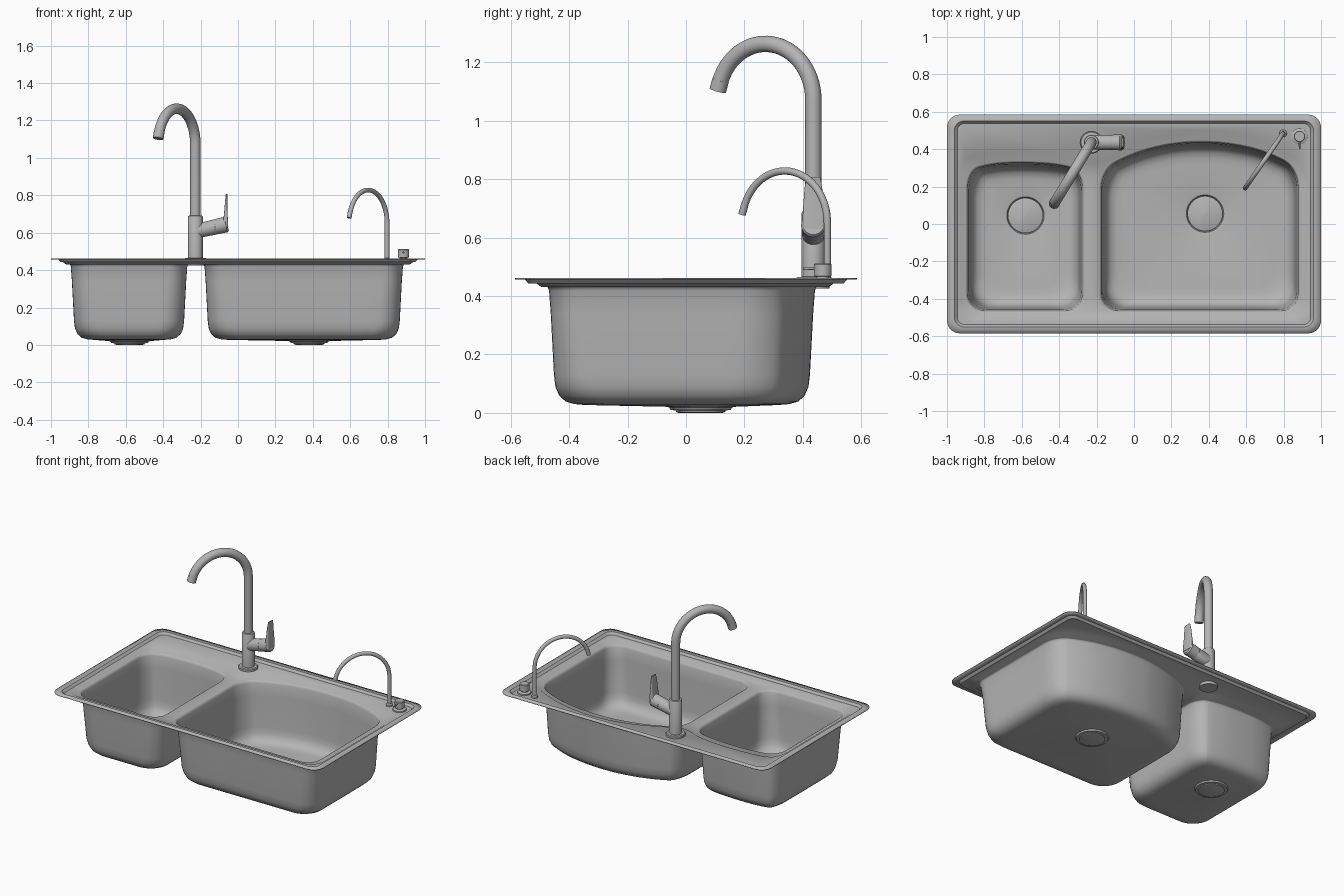
import bpy, bmesh
from math import sin, cos, pi, radians
from mathutils import Vector

if "Cube" in bpy.data.objects:
    bpy.data.objects.remove(bpy.data.objects["Cube"])

steel = bpy.data.materials.new("dark_steel")
steel.diffuse_color = (.46, .46, .46, 1)
steel.use_nodes = True
steel.node_tree.nodes["Principled BSDF"].inputs["Base Color"].default_value = steel.diffuse_color


def inset(pts, d):
    # mitred inward offset of a counter-clockwise outline
    out = []
    for i, p in enumerate(pts):
        p = Vector(p)
        u = (p - Vector(pts[i - 1])).normalized()
        v = (Vector(pts[(i + 1) % len(pts)]) - p).normalized()
        n = Vector((-u.y, u.x)) + Vector((-v.y, v.x))
        out.append(p + n * (2 * d / n.length_squared))
    return out


def rounded(pts, r, n=8, m=1):
    # round each corner with a short bezier, split straight edges into m pieces
    corners = []
    pts = [Vector(p) for p in pts]
    for i, p in enumerate(pts):
        a, b = pts[i - 1] - p, pts[(i + 1) % len(pts)] - p
        p0 = p + a.normalized() * min(r, a.length * .48)
        p3 = p + b.normalized() * min(r, b.length * .48)
        p1, p2 = p0.lerp(p, .55), p3.lerp(p, .55)
        corners.append([(1-t)**3 * p0 + 3*(1-t)**2*t * p1 + 3*(1-t)*t*t * p2 + t**3 * p3
                        for t in (k / n for k in range(n + 1))])
    out = []
    for i, c in enumerate(corners):
        nxt = corners[(i + 1) % len(corners)][0]
        out += c + [c[-1].lerp(nxt, k / m) for k in range(1, m)]
    return out


def rect(x, y):
    return [(-x, -y), (x, -y), (x, y), (-x, y)]


def ring(bm, pts, z):
    return [bm.verts.new((p[0], p[1], z)) for p in pts]


def bridge(bm, a, b):
    n = len(a)
    for i in range(n):
        j = (i + 1) % n
        bm.faces.new((a[i], a[j], b[j], b[i]))


def fill(bm, *loops):
    edges = []
    for l in loops:
        for i in range(len(l)):
            e = bm.edges.get((l[i - 1], l[i])) or bm.edges.new((l[i - 1], l[i]))
            edges.append(e)
    bmesh.ops.triangle_fill(bm, edges=edges, use_beauty=True, normal=(0, 0, 1))


def finish(bm, name, angle=35):
    me = bpy.data.meshes.new(name)
    bm.to_mesh(me)
    bm.free()
    me.materials.append(steel)
    ob = bpy.data.objects.new(name, me)
    bpy.context.collection.objects.link(ob)
    bpy.ops.object.select_all(action='DESELECT')
    ob.select_set(True)
    bpy.context.view_layer.objects.active = ob
    bpy.ops.object.shade_smooth_by_angle(angle=radians(angle))
    return ob


def sweep(name, path, radii, n=24):
    # round tube along a path with a radius for each point
    bm = bmesh.new()
    path = [Vector(p) for p in path]
    rings = []
    d0 = next(b - a for a, b in zip(path, path[1:]) if (b - a).length > 1e-5).normalized()
    side = d0.orthogonal().normalized()
    for i, p in enumerate(path):
        d = path[min(i + 1, len(path) - 1)] - path[max(i - 1, 0)]
        d = d.normalized() if d.length > 1e-5 else d0
        side = (side - d * side.dot(d)).normalized()
        up = d.cross(side)
        rings.append([bm.verts.new(p + radii[i] * (cos(2*pi*k/n) * side + sin(2*pi*k/n) * up))
                      for k in range(n)])
    for a, b in zip(rings, rings[1:]):
        bridge(bm, a, b)
    bm.faces.new(rings[0][::-1])
    bm.faces.new(rings[-1])
    bmesh.ops.recalc_face_normals(bm, faces=bm.faces)
    return finish(bm, name)


def turned(name, x, y, profile):
    # upright turned part from (radius, z) pairs
    return sweep(name, [(x, y, z) for r, z in profile], [r for r, z in profile], 32)


# Sheet metal: flange, deck, recess and both bowls with drains
bm = bmesh.new()
rim = [ring(bm, rounded(rect(x, y), r), z) for x, y, r, z in
       [(1, .585, .07, .462), (.96, .55, .05, .462), (.945, .538, .04, .448)]]
for a, b in zip(rim, rim[1:]):
    bridge(bm, a, b)
recess = [(-.935, -.51), (.935, -.51), (.935, .31), (.8, .40), (.6, .478), (.36, .512), (.12, .478),
          (-.08, .395), (-.18, .335), (-.26, .335), (-.36, .385), (-.6, .405), (-.86, .388), (-.935, .33)]
r0 = ring(bm, rounded(recess, .1), .448)
r1 = ring(bm, rounded(inset(recess, .016), .1), .436)
fill(bm, rim[-1], r0)
bridge(bm, r0, r1)

left_bowl = [(-.9, -.475), (-.265, -.475), (-.265, .29), (-.4, .33), (-.6, .34), (-.77, .332), (-.9, .29)]
right_bowl = [(-.185, -.475), (.888, -.475), (.888, .30), (.74, .385), (.56, .435), (.36, .452),
              (.16, .435), (-.04, .375), (-.185, .29)]
bowl_profile = [(0, .436, .09), (.006, .432, .09), (.011, .42, .09), (.017, .34, .1), (.028, .13, .11),
                (.033, .09, .12), (.045, .062, .12), (.066, .043, .12), (.095, .035, .12), (.13, .032, .12)]
drain_profile = [(.115, .026), (.1, .023), (.095, .014), (.06, .012)]
tops = []
drains = {"left": (left_bowl, Vector((-.58, .045))), "right": (right_bowl, Vector((.38, .055)))}
for side, (outline, c) in drains.items():
    loops = [rounded(inset(outline, d), r, 8, 10) for d, z, r in bowl_profile]
    rings = [ring(bm, l, p[1]) for l, p in zip(loops, bowl_profile)]
    rings += [ring(bm, [c + (p - c).normalized() * r for p in loops[-1]], z) for r, z in drain_profile]
    for a, b in zip(rings, rings[1:]):
        bridge(bm, a, b)
    bm.faces.new(rings[-1])
    tops.append(rings[0])
fill(bm, r1, *tops)
bmesh.ops.recalc_face_normals(bm, faces=bm.faces)
bm.normal_update()
if sum(f.normal.z * f.calc_area() for f in bm.faces) < 0:
    bmesh.ops.reverse_faces(bm, faces=bm.faces)
sink = finish(bm, "sink_basin", 40)
solid = sink.modifiers.new("thickness", 'SOLIDIFY')
solid.thickness = .005
solid.offset = -1

# Drain nuts below and strainer caps inside
for side, (outline, c) in drains.items():
    turned(side + "_drain_nut", c.x, c.y, [(.07, 0), (.08, .003), (.08, .012)])
    turned(side + "_strainer", c.x, c.y, [(.094, .013), (.094, .024), (.086, .028), (.03, .025)])


def gooseneck(name, x, y, z0, zc, R, r, lean):
    # riser, arch and short straight tip leaning to the front left
    h = Vector((*lean, 0)).normalized()
    base = Vector((x, y, 0))
    path = [base + Vector((0, 0, z0))]
    for k in range(31):
        a = radians(165) * k / 30
        path.append(base + h * R * (1 - cos(a)) + Vector((0, 0, zc + R * sin(a))))
    d = (path[-1] - path[-2]).normalized()
    tip = path[-1]
    path.append(tip + d * .012)
    sweep(name, path, [r] * len(path))
    sweep(name + "_tip", [tip - d * .02, tip + d * .018], [r * 1.03] * 2)


# Main tap: flange, body, neck, valve and lever
fx, fy = -.228, .436
turned("tap_flange", fx, fy, [(.06, .446), (.06, .46), (.055, .465), (.04, .466)])
turned("tap_body", fx, fy, [(.04, .446), (.04, .685), (.037, .69), (.03, .692)])
turned("tap_nut", fx, fy, [(.055, .425), (.055, .445)])
gooseneck("tap_neck", fx, fy, .68, 1.071, .192, .028, (-.52, -.855))
sweep("tap_valve", [(fx, fy, .607), (-.125, fy, .63), (-.124, fy, .63), (-.122, fy, .631), (-.121, fy, .631),
                    (-.066, fy, .643), (-.058, fy, .645)], [.038, .041, .039, .039, .041, .042, .036])
bm = bmesh.new()
lever = [(-.07, .018, .036, .63), (-.066, .012, .037, .67), (-.065, .008, .034, .72),
         (-.063, .006, .03, .77), (-.061, .004, .024, .808)]
rings = [ring(bm, rounded([(x - t, fy - w), (x + t, fy - w), (x + t, fy + w), (x - t, fy + w)], .006, 3), z)
         for x, t, w, z in lever]
for a, b in zip(rings, rings[1:]):
    bridge(bm, a, b)
bm.faces.new(rings[0])
bm.faces.new(rings[-1])
bmesh.ops.recalc_face_normals(bm, faces=bm.faces)
finish(bm, "tap_lever", 40)

# Small filter tap
turned("filter_tap_base", .797, .484, [(.02, .446), (.02, .458), (.016, .462), (.012, .464)])
gooseneck("filter_tap_neck", .797, .484, .446, .65, .178, .0125, (-.57, -.82))

# Soap pump: collar, knob and small nozzle
px, py = .885, .468
turned("pump_collar", px, py, [(.042, .446), (.042, .456), (.036, .46)])
turned("pump_knob", px, py, [(.022, .456), (.022, .466), (.03, .468), (.03, .508), (.027, .512)])
sweep("pump_nozzle", [(px, py - .02, .495), (px, py - .068, .493)], [.005, .004], 12)
